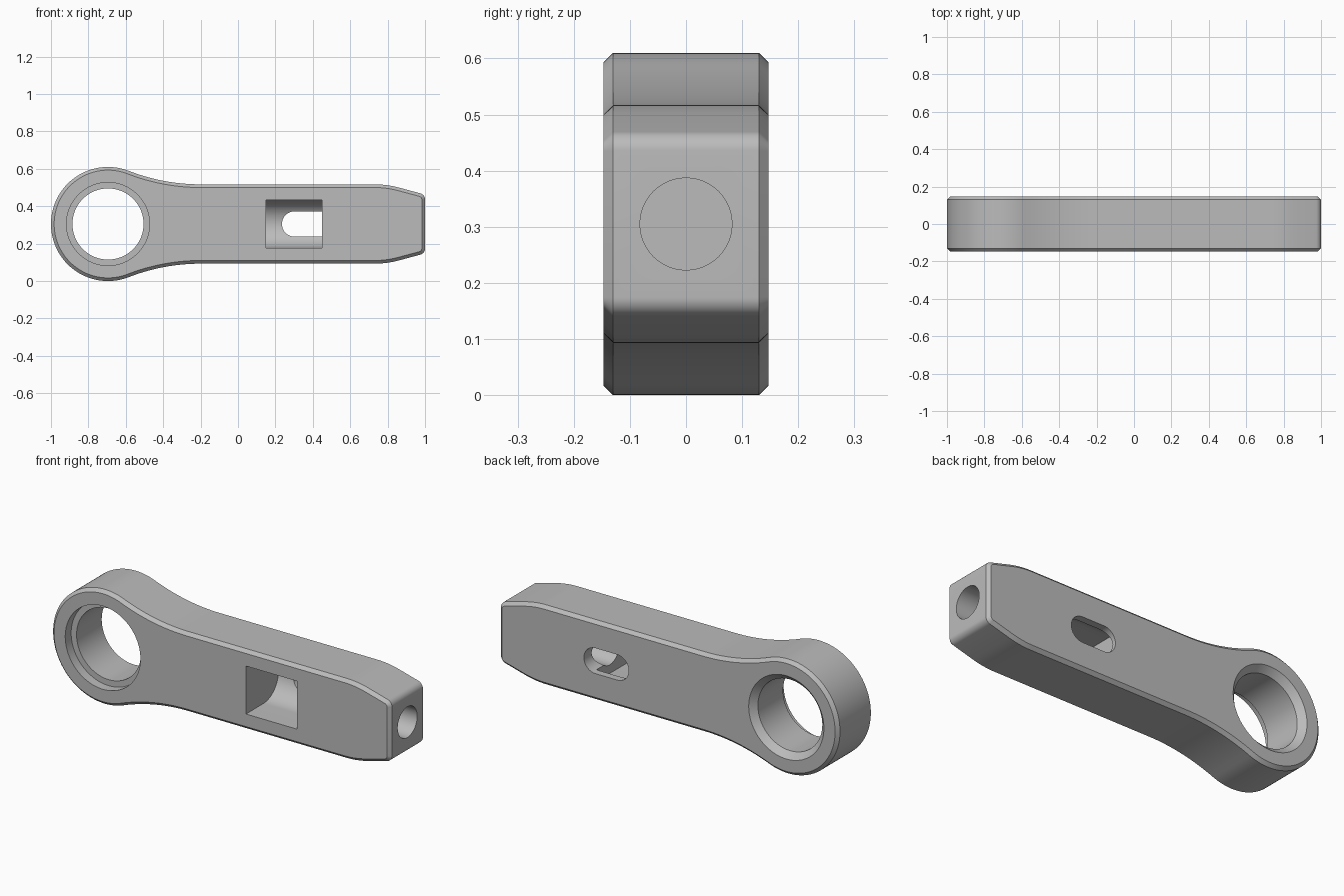
import bpy, bmesh
from math import cos, sin, sqrt, radians, degrees, atan2, tan
from mathutils import Vector

cube = bpy.data.objects.get("Cube")
if cube:
    bpy.data.objects.remove(cube, do_unlink=True)

MID = 0.305          # height of the long axis, also the ring radius
RING_X = -0.695
HALF_Y = 0.147
HALF_Z = 0.212       # half height of the arm

steel = bpy.data.materials.new("grey_metal")
steel.use_nodes = True
steel.diffuse_color = (0.5, 0.5, 0.5, 1)
steel.node_tree.nodes["Principled BSDF"].inputs["Base Color"].default_value = (0.5, 0.5, 0.5, 1)


def arc(cx, cy, r, start, end, n):
    """Points on an arc, angles in degrees."""
    angles = [radians(start + (end - start) * i / n) for i in range(n + 1)]
    return [(cx + r * cos(a), cy + r * sin(a)) for a in angles]


def loft(name, rings, chamfer=0):
    """Closed solid through matching rings of points, with flat caps."""
    bm = bmesh.new()
    loops = [[bm.verts.new(p) for p in ring] for ring in rings]
    n = len(loops[0])
    for a, b in zip(loops, loops[1:]):
        for i in range(n):
            j = (i + 1) % n
            bm.faces.new((a[i], a[j], b[j], b[i]))
    caps = [bm.faces.new(loops[0]), bm.faces.new(loops[-1])]
    bmesh.ops.recalc_face_normals(bm, faces=bm.faces)
    if chamfer:
        edges = [e for f in caps for e in f.edges]
        bmesh.ops.bevel(bm, geom=edges, offset=chamfer, offset_type='OFFSET',
                        segments=1, affect='EDGES', clamp_overlap=False)
    mesh = bpy.data.meshes.new(name)
    bm.to_mesh(mesh)
    bm.free()
    mesh.materials.append(steel)
    ob = bpy.data.objects.new(name, mesh)
    bpy.context.collection.objects.link(ob)
    return ob


def along_y(points, y):
    return [Vector((x, y, z)) for x, z in points]


def along_x(points, x):
    return [Vector((x, y, z)) for y, z in points]


# Upper half of the outline: ring, concave neck, arm, tapered tip
neck_x = -0.2
run = neck_x - RING_X
neck_r = (run**2 + HALF_Z**2 - MID**2) / (2 * (MID - HALF_Z))
touch = degrees(atan2(neck_r + HALF_Z, run))
taper, tip_r, blend_r, blend_x = 15, 0.035, 0.5, 0.73
upper = arc(RING_X, 0, MID, 180, touch, 48)
upper += arc(neck_x, HALF_Z + neck_r, neck_r, 180 + touch, 270, 16)[1:]
upper += arc(blend_x, HALF_Z - blend_r, blend_r, 90, 90 - taper, 8)
bx, bz = upper[-1]
corner_z = bz - (1 - bx) * tan(radians(taper))
tip_z = corner_z - tip_r * tan(radians((90 - taper) / 2))
upper += arc(1 - tip_r, tip_z, tip_r, 90 - taper, 0, 8)
outline = upper + [(x, -z) for x, z in reversed(upper[1:])]
outline = [(x, z + MID) for x, z in outline]
body = loft("lever_body", [along_y(outline, -HALF_Y), along_y(outline, HALF_Y)], 0.017)

# Ring bore: stepped recess at the front, chamfer at the back
bore, rim = 0.19, 0.222
steps = [(-0.2, rim), (-0.097, rim), (-0.097, bore),
         (HALF_Y - 0.032, bore), (HALF_Y, rim), (0.2, rim)]
ring_bore = loft("ring_bore_cutter",
                 [along_y(arc(RING_X, MID, r, 0, 360, 96)[:-1], y) for y, r in steps])

# Round-bottomed pocket open to the front
trough = [(-0.2, MID - 0.128)] + arc(0, MID, 0.128, -90, 90, 32) + [(-0.2, MID + 0.128)]
pocket = loft("pocket_cutter", [along_x(trough, 0.15), along_x(trough, 0.45)])

# Rounded slot from the pocket through the back
slot_r = 0.068
slot_line = arc(0.5 - slot_r, MID, slot_r, -90, 90, 16) + arc(0.235 + slot_r, MID, slot_r, 90, 270, 16)
slot = loft("slot_cutter", [along_y(slot_line, 0.01), along_y(slot_line, 0.2)])

# Bolt hole from the tip into the pocket
hole = arc(0, MID, 0.082, 0, 360, 48)[:-1]
bolt_hole = loft("bolt_hole_cutter", [along_x(hole, 0.3), along_x(hole, 1.1)])

bpy.context.view_layer.objects.active = body
for cutter in (ring_bore, pocket, slot, bolt_hole):
    cutter.hide_render = True
    mod = body.modifiers.new("cut", 'BOOLEAN')
    mod.operation = 'DIFFERENCE'
    mod.solver = 'EXACT'
    mod.object = cutter
    bpy.ops.object.modifier_apply(modifier=mod.name)
    bpy.data.objects.remove(cutter, do_unlink=True)

bpy.ops.object.select_all(action='DESELECT')
body.select_set(True)
bpy.ops.object.shade_smooth_by_angle(angle=radians(25))
